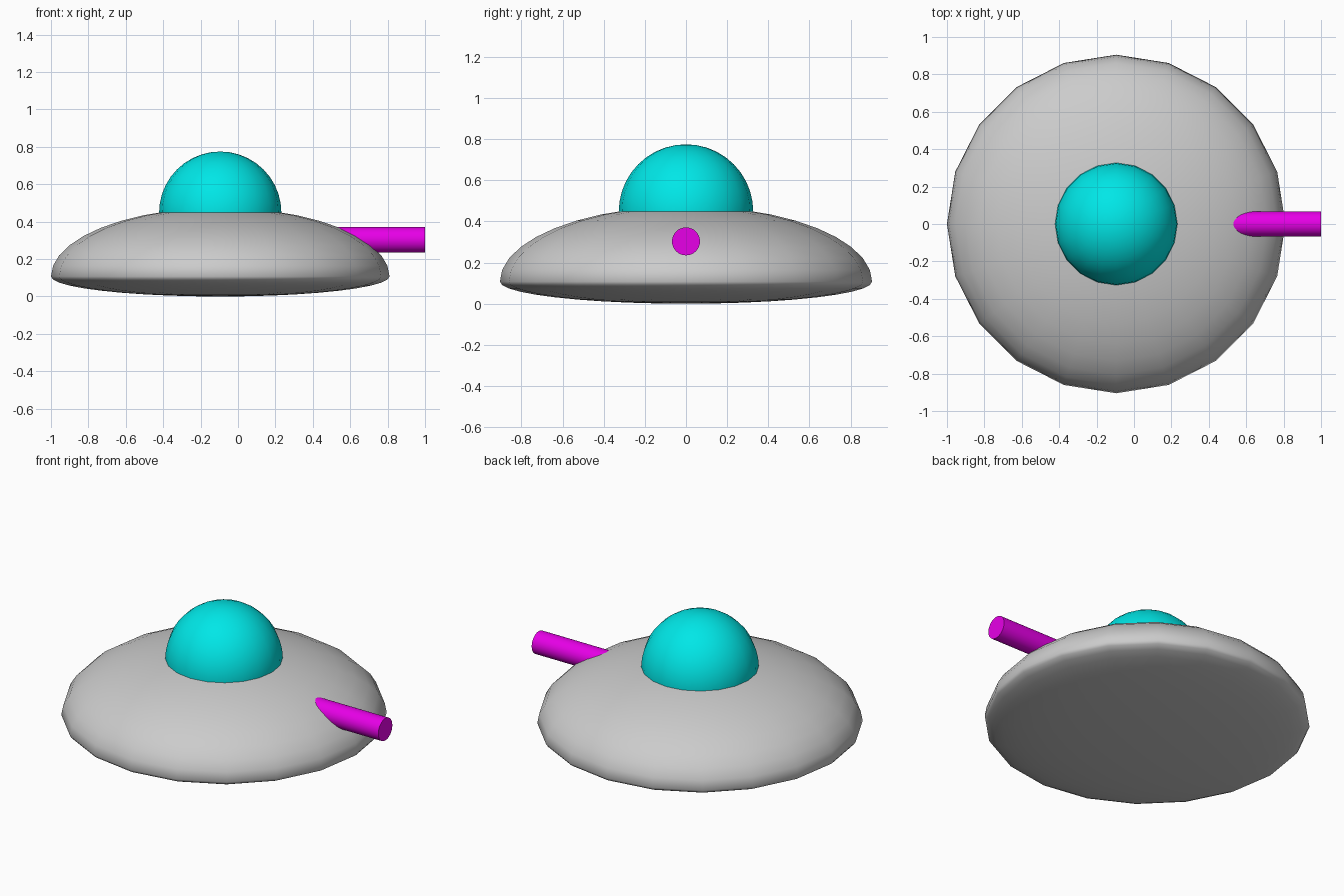
import bpy, bmesh, math
from mathutils import Matrix

if "Cube" in bpy.data.objects:
    bpy.data.objects.remove(bpy.data.objects["Cube"])

CX = -0.095  # saucer axis


def material(name, rgb):
    m = bpy.data.materials.new(name)
    m.diffuse_color = (*rgb, 1)
    m.use_nodes = True
    m.node_tree.nodes["Principled BSDF"].inputs["Base Color"].default_value = m.diffuse_color
    return m


def finish(bm, name, loc, mat=None, angle=None):
    me = bpy.data.meshes.new(name)
    bmesh.ops.recalc_face_normals(bm, faces=bm.faces)
    bm.to_mesh(me)
    bm.free()
    ob = bpy.data.objects.new(name, me)
    bpy.context.collection.objects.link(ob)
    ob.location = loc
    if mat:
        me.materials.append(mat)
    bpy.ops.object.select_all(action='DESELECT')
    ob.select_set(True)
    bpy.context.view_layer.objects.active = ob
    if angle:
        bpy.ops.object.shade_smooth_by_angle(angle=math.radians(angle))
    else:
        bpy.ops.object.shade_smooth()
    return ob


# Saucer: sphere with a taller upper half and a shallow belly
bm = bmesh.new()
bmesh.ops.create_uvsphere(bm, u_segments=20, v_segments=20, radius=1)
for v in bm.verts:
    v.co.x *= 0.905
    v.co.y *= 0.905
    v.co.z *= 0.367 if v.co.z > 0 else 0.107
finish(bm, "saucer_hull", (CX, 0, 0.107))

# Cockpit dome: upper half of a sphere, sunk slightly into the hull
bm = bmesh.new()
bmesh.ops.create_uvsphere(bm, u_segments=20, v_segments=20, radius=0.327)
bmesh.ops.bisect_plane(bm, geom=bm.verts[:] + bm.edges[:] + bm.faces[:],
                       plane_co=(0, 0, -0.06), plane_no=(0, 0, 1), clear_inner=True)
finish(bm, "cockpit_dome", (CX, 0, 0.448), material("cyan", (0.0, 0.8, 0.8)))

# Cannon: round bar pointing to +x
bm = bmesh.new()
bmesh.ops.create_cone(bm, cap_ends=True, segments=32, radius1=0.068, radius2=0.068,
                      depth=0.6, matrix=Matrix.Rotation(math.pi / 2, 4, 'Y'))
finish(bm, "cannon", (0.7, 0, 0.303), material("magenta", (0.8, 0.0, 0.8)), 30)
